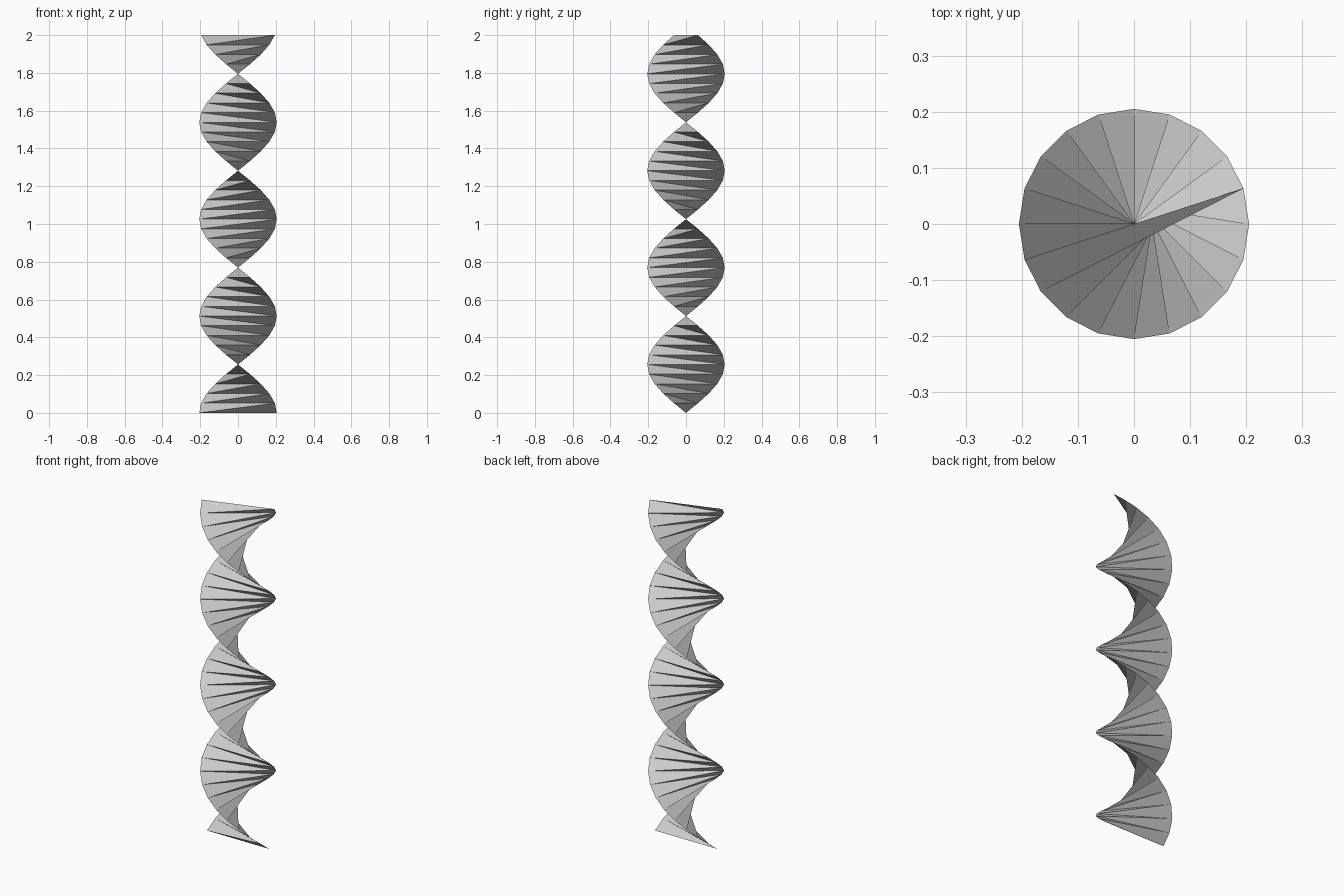
import bpy, bmesh
from math import sin, cos, radians

if "Cube" in bpy.data.objects:
    bpy.data.objects.remove(bpy.data.objects["Cube"])

STEPS = 39            # rungs along the ribbon
RISE = 2.0 / STEPS    # height per step
RADIUS = 4 * RISE     # half width of the ribbon
TWIST = radians(-18)  # clockwise turn per step, seen from above

bm = bmesh.new()

# Horizontal rungs turning about the z axis
rungs = []
for i in range(STEPS + 1):
    x, y = RADIUS * cos(i * TWIST), RADIUS * sin(i * TWIST)
    rungs.append((bm.verts.new((x, y, i * RISE)),
                  bm.verts.new((-x, -y, i * RISE))))

# Two flat triangles between neighbouring rungs
for (r0, l0), (r1, l1) in zip(rungs, rungs[1:]):
    bm.faces.new((l0, r1, r0))
    bm.faces.new((l0, l1, r1))

mesh = bpy.data.meshes.new("twisted_ribbon")
bm.to_mesh(mesh)
bm.free()
ribbon = bpy.data.objects.new("twisted_ribbon", mesh)
bpy.context.collection.objects.link(ribbon)
